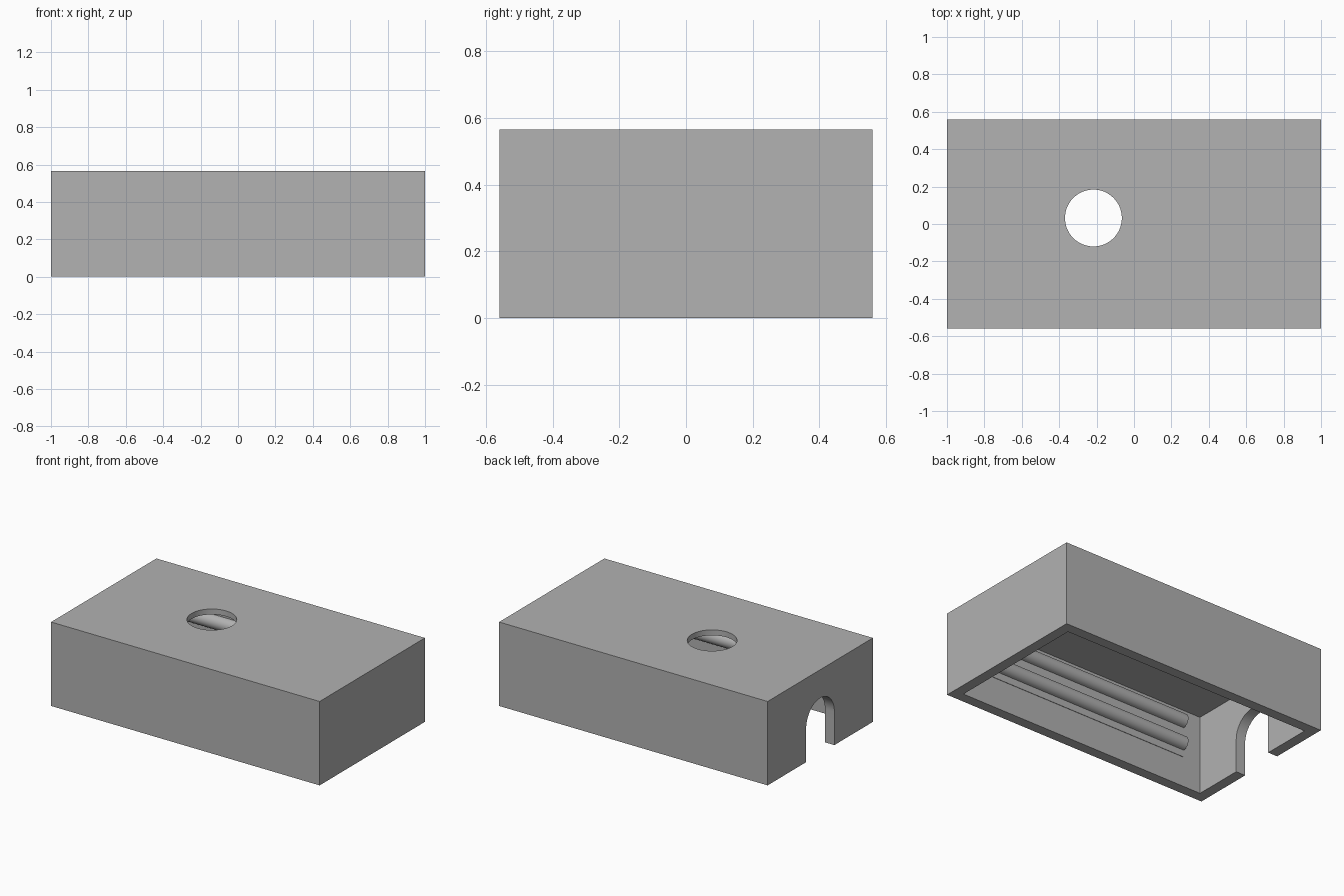
import bpy
import math
from mathutils import Matrix, Vector

old = bpy.data.objects.get("Cube")
if old:
    bpy.data.objects.remove(old, do_unlink=True)

# Overall sizes
LENGTH, WIDTH, HEIGHT = 2.0, 1.12, 0.565
WALL, ROOF = 0.07, 0.037
ARCH_R, ARCH_SPRING = 0.15, 0.225
RIDGE_R, RIDGE_HALF = 0.047, 0.8
INNER_Y = WIDTH / 2 - WALL

grey = bpy.data.materials.new("plain grey")
grey.use_nodes = True
colour = (0.445, 0.445, 0.445, 1)
grey.diffuse_color = colour
grey.node_tree.nodes["Principled BSDF"].inputs["Base Color"].default_value = colour


def box(name, low, high):
    """Box between two opposite corners."""
    low, high = Vector(low), Vector(high)
    bpy.ops.mesh.primitive_cube_add(size=1)
    ob = bpy.context.object
    ob.name = name
    ob.data.transform(Matrix.Translation((low + high) / 2) @ Matrix.Diagonal((*(high - low), 1)))
    ob.data.materials.append(grey)
    return ob


def cylinder(name, radius, depth, centre, along_x=False):
    bpy.ops.mesh.primitive_cylinder_add(vertices=64, radius=radius, depth=depth)
    ob = bpy.context.object
    ob.name = name
    turn = Matrix.Rotation(math.pi / 2, 4, "Y") if along_x else Matrix()
    ob.data.transform(Matrix.Translation(centre) @ turn)
    ob.data.materials.append(grey)
    return ob


def cut(target, cutter):
    cutter.hide_render = True
    mod = target.modifiers.new("cut", "BOOLEAN")
    mod.operation = "DIFFERENCE"
    mod.solver = "EXACT"
    mod.object = cutter
    bpy.context.view_layer.objects.active = target
    bpy.ops.object.modifier_apply(modifier=mod.name)
    bpy.data.objects.remove(cutter, do_unlink=True)


def smooth(ob):
    bpy.ops.object.select_all(action="DESELECT")
    ob.select_set(True)
    bpy.context.view_layer.objects.active = ob
    bpy.ops.object.shade_smooth_by_angle(angle=math.radians(30))


# Open-bottomed cover
cover = box("cover", (-LENGTH / 2, -WIDTH / 2, 0), (LENGTH / 2, WIDTH / 2, HEIGHT))
cut(cover, box("cavity", (-LENGTH / 2 + WALL, -INNER_Y, -0.1),
               (LENGTH / 2 - WALL, INNER_Y, HEIGHT - ROOF)))

# Round hole in the roof
cut(cover, cylinder("roof_hole", 0.152, 0.2, (-0.217, 0.032, HEIGHT)))

# Arched doorway in one end wall
cut(cover, cylinder("arch_top", ARCH_R, 0.3, (-LENGTH / 2, 0, ARCH_SPRING), along_x=True))
cut(cover, box("arch_opening", (-LENGTH / 2 - 0.15, -ARCH_R, -0.1),
               (-LENGTH / 2 + 0.15, ARCH_R, ARCH_SPRING)))
smooth(cover)

# Thin backing plates and rounded ridges inside both long walls
for side, label in ((-1, "front"), (1, "back")):
    y_in, y_out = side * (INNER_Y - 0.003), side * (INNER_Y + 0.01)
    box(label + "_ridge_plate", (-RIDGE_HALF, min(y_in, y_out), 0.203),
        (RIDGE_HALF, max(y_in, y_out), 0.5))
    for level, z in (("lower", 0.297), ("upper", 0.453)):
        ridge = cylinder(f"{label}_{level}_ridge", RIDGE_R, 2 * RIDGE_HALF,
                         (0, side * INNER_Y, z), along_x=True)
        smooth(ridge)
